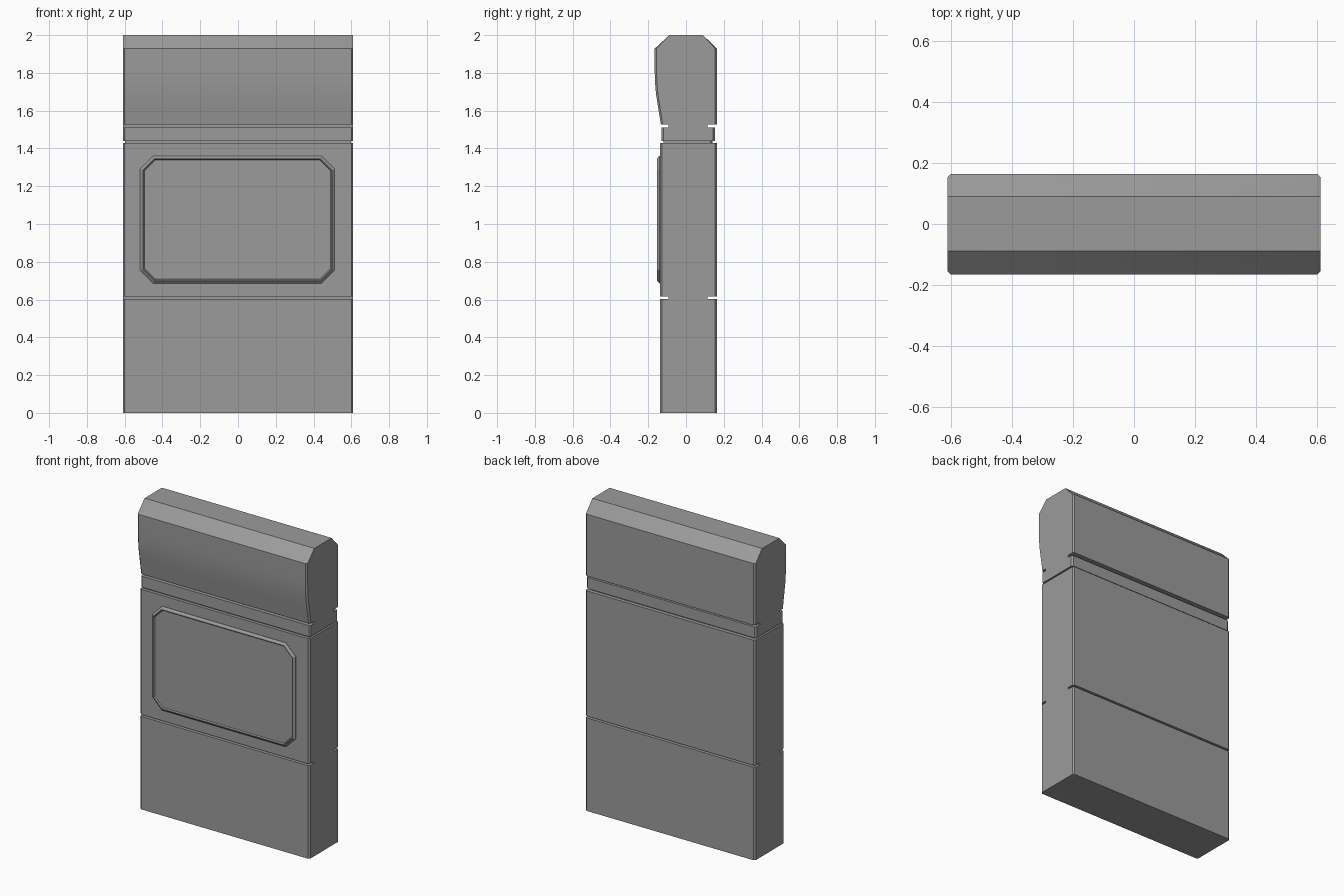
import bpy
import bmesh
import math

cube = bpy.data.objects.get("Cube")
if cube:
    bpy.data.objects.remove(cube, do_unlink=True)

grey = bpy.data.materials.new("mid_grey")
grey.use_nodes = True
colour = (0.33, 0.33, 0.33, 1)
grey.diffuse_color = colour
grey.node_tree.nodes["Principled BSDF"].inputs["Base Color"].default_value = colour

HALF = 0.61      # half width of the slab
EDGE = 0.01      # chamfer along the upright edges
FRONT, BACK = -0.138, 0.164


def loft(name, rings, smooth=False):
    """Skin a list of matching closed rings and cap both ends."""
    bm = bmesh.new()
    rows = [[bm.verts.new(p) for p in ring] for ring in rings]
    for a, b in zip(rows, rows[1:]):
        for i in range(len(a)):
            j = (i + 1) % len(a)
            bm.faces.new((a[i], a[j], b[j], b[i]))
    bm.faces.new(rows[0])
    bm.faces.new(rows[-1])
    bmesh.ops.recalc_face_normals(bm, faces=bm.faces)
    mesh = bpy.data.meshes.new(name)
    bm.to_mesh(mesh)
    bm.free()
    mesh.materials.append(grey)
    obj = bpy.data.objects.new(name, mesh)
    bpy.context.collection.objects.link(obj)
    if smooth:
        bpy.ops.object.select_all(action='DESELECT')
        obj.select_set(True)
        bpy.context.view_layer.objects.active = obj
        bpy.ops.object.shade_smooth_by_angle(angle=math.radians(20))
    return obj


def slab(name, profile, half=HALF, smooth=False):
    """Extrude a side profile across x, chamfering its outer upright edges."""
    def ring(x, inset):
        return [(x, y - math.copysign(inset, y) if abs(y) > 0.12 else y, z)
                for y, z in profile]
    loft(name, [ring(-half, EDGE), ring(EDGE - half, 0),
                ring(half - EDGE, 0), ring(half, EDGE)], smooth)


# Lower body with a slit across the front and the back
SLIT_F, SLIT_B = -0.092, 0.113
slab("body", [
    (FRONT, 0), (FRONT, 0.604), (SLIT_F, 0.604), (SLIT_F, 0.616),
    (FRONT, 0.616), (FRONT, 1.43), (BACK, 1.43), (BACK, 0.616),
    (SLIT_B, 0.616), (SLIT_B, 0.604), (BACK, 0.604), (BACK, 0)])

# Recessed neck that makes the groove all round
slab("neck", [(-0.118, 1.425), (-0.118, 1.445), (0.14, 1.445), (0.14, 1.425)],
     half=HALF - 0.012)

# Collar and rounded head, parted by a second slit
slab("head", [
    (-0.13, 1.44), (-0.13, 1.512), (SLIT_F, 1.512), (SLIT_F, 1.527),
    (-0.133, 1.527), (-0.148, 1.62), (-0.159, 1.69), (-0.164, 1.75),
    (-0.166, 1.81), (-0.166, 1.928), (-0.088, 2), (0.09, 2), (BACK, 1.928),
    (BACK, 1.527), (SLIT_B, 1.527), (SLIT_B, 1.512), (0.153, 1.512),
    (0.153, 1.44)], smooth=True)


def octagon(inset, y):
    """Rectangle with cut corners, shrunk by inset, in the plane at y."""
    w, h, cut = 0.515 - inset, 0.338 - inset, 0.07 - inset * 0.59
    quarter = [(w, h - cut), (w - cut, h)]
    pts = quarter + [(-x, z) for x, z in reversed(quarter)]
    pts += [(-x, -z) for x, z in pts]
    return [(x - 0.003, y, z + 1.023) for x, z in pts]


# Raised front panel: chamfered rim around a slightly sunken field
loft("front_panel", [
    octagon(0, FRONT + 0.005), octagon(0, FRONT - 0.002),
    octagon(0.014, FRONT - 0.015), octagon(0.018, FRONT - 0.015),
    octagon(0.023, FRONT - 0.008)])
